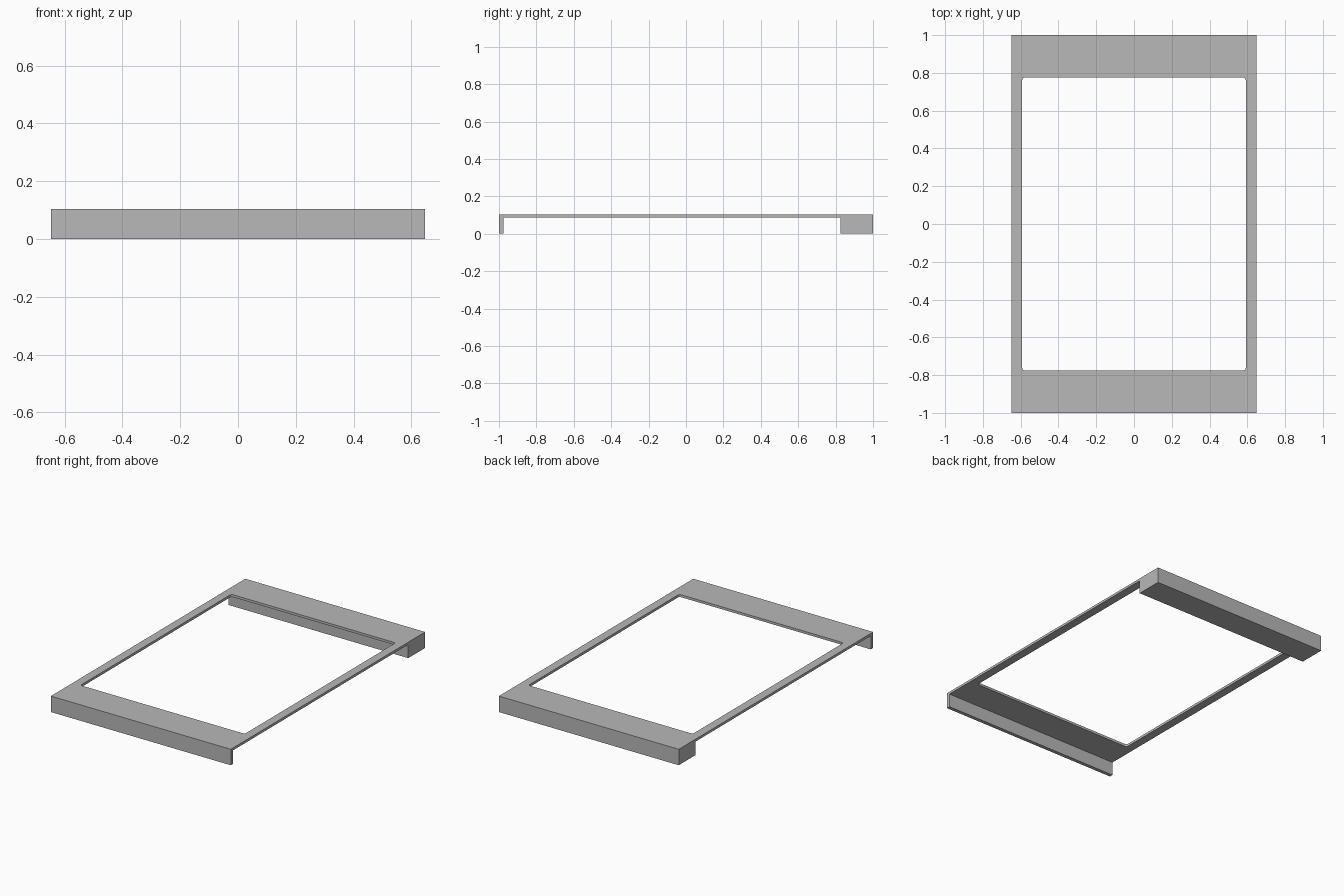
import bpy
import bmesh

cube = bpy.data.objects.get("Cube")
if cube:
    bpy.data.objects.remove(cube, do_unlink=True)

HALF_W, TOP, UNDER = 0.648, 0.104, 0.088
LIP_Y, BLOCK_Y = -0.976, 0.826
HOLE_X, HOLE_Y, HOLE_R = 0.592, 0.776, 0.016

grey = bpy.data.materials.new("grey")
grey.use_nodes = True
colour = (0.48, 0.48, 0.48, 1)
grey.diffuse_color = colour
grey.node_tree.nodes["Principled BSDF"].inputs["Base Color"].default_value = colour


def prism(name, points, offset):
    """Extrude a closed outline along an offset into a solid."""
    bm = bmesh.new()
    face = bm.faces.new([bm.verts.new(p) for p in points])
    result = bmesh.ops.extrude_face_region(bm, geom=[face], use_keep_orig=True)
    moved = [g for g in result["geom"] if isinstance(g, bmesh.types.BMVert)]
    bmesh.ops.translate(bm, verts=moved, vec=offset)
    bmesh.ops.recalc_face_normals(bm, faces=bm.faces)
    mesh = bpy.data.meshes.new(name)
    bm.to_mesh(mesh)
    bm.free()
    mesh.materials.append(grey)
    obj = bpy.data.objects.new(name, mesh)
    bpy.context.collection.objects.link(obj)
    return obj


# Frame: side profile with a thin front lip and a deep rear block
profile = [(-1, 0), (LIP_Y, 0), (LIP_Y, UNDER), (BLOCK_Y, UNDER),
           (BLOCK_Y, 0), (1, 0), (1, TOP), (-1, TOP)]
frame = prism("window_frame", [(-HALF_W, y, z) for y, z in profile],
              (2 * HALF_W, 0, 0))

# Rounded opening through the top plate, just above the rear block's base
outline = [(-HOLE_X, -HOLE_Y), (HOLE_X, -HOLE_Y), (HOLE_X, HOLE_Y), (-HOLE_X, HOLE_Y)]
cutter = prism("opening_cutter", [(x, y, UNDER / 2) for x, y in outline], (0, 0, TOP))
cutter.hide_render = True
bm = bmesh.new()
bm.from_mesh(cutter.data)
uprights = [e for e in bm.edges if abs(e.verts[0].co.z - e.verts[1].co.z) > UNDER]
bmesh.ops.bevel(bm, geom=uprights, offset=HOLE_R, segments=5, profile=0.5, affect="EDGES")
bm.to_mesh(cutter.data)
bm.free()

cut = frame.modifiers.new("opening", "BOOLEAN")
cut.operation = "DIFFERENCE"
cut.solver = "EXACT"
cut.object = cutter
bpy.context.view_layer.objects.active = frame
frame.select_set(True)
bpy.ops.object.modifier_apply(modifier=cut.name)
bpy.data.objects.remove(cutter, do_unlink=True)
bpy.ops.object.shade_smooth_by_angle()
